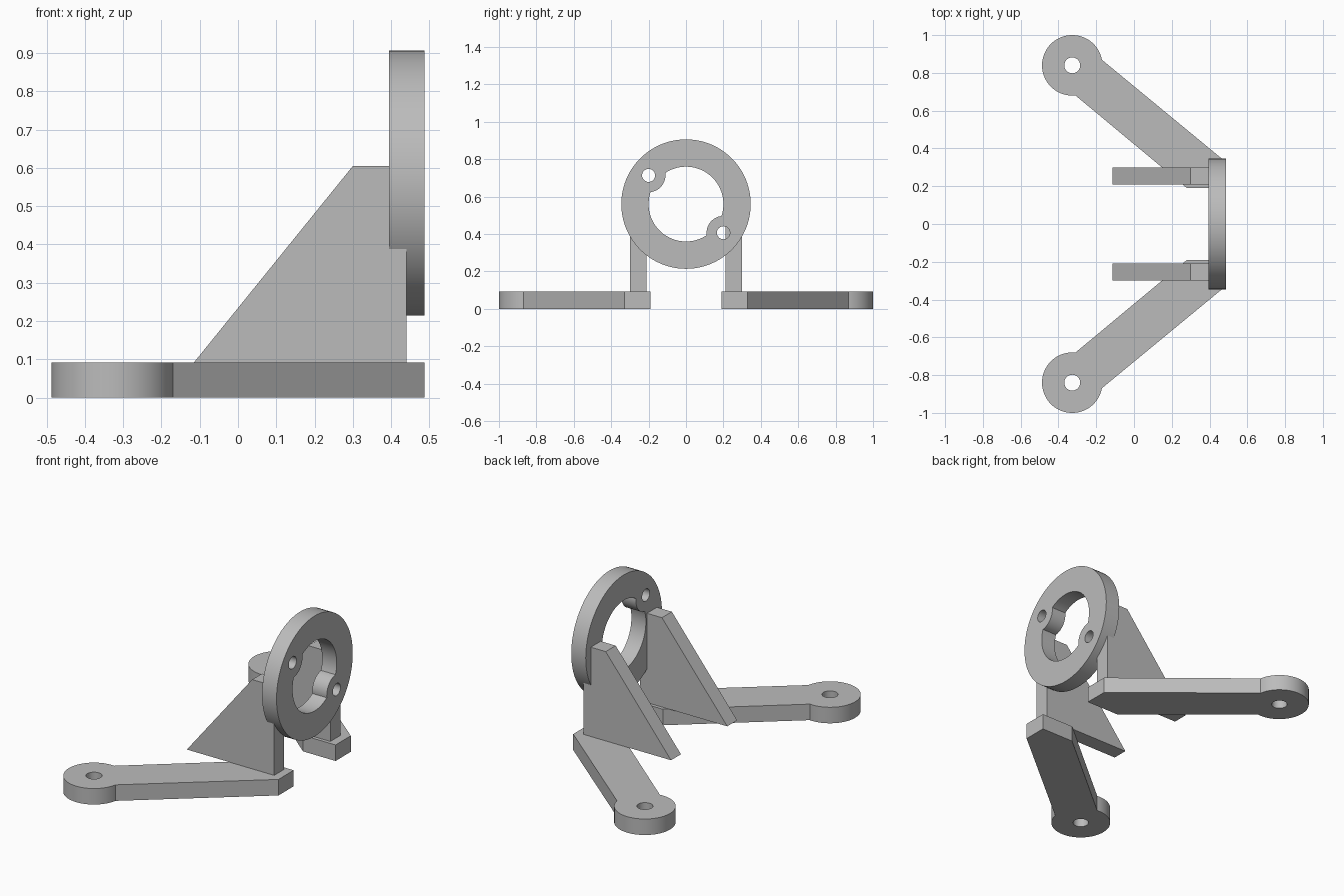
import bpy, bmesh, math
from mathutils import Vector

if "Cube" in bpy.data.objects:
    bpy.data.objects.remove(bpy.data.objects["Cube"], do_unlink=True)

grey = bpy.data.materials.new("plain grey")
GREY = (0.5, 0.5, 0.5, 1.0)
grey.diffuse_color = GREY
grey.use_nodes = True
grey.node_tree.nodes["Principled BSDF"].inputs["Base Color"].default_value = GREY


def arc(cx, cy, r, start, end, n):
    """Points along an arc, both ends included (degrees)."""
    return [(cx + r * math.cos(math.radians(start + (end - start) * i / n)),
             cy + r * math.sin(math.radians(start + (end - start) * i / n)))
            for i in range(n + 1)]


def circle(cx, cy, r, n):
    return arc(cx, cy, r, 0, 360, n)[:-1]


def prism(name, loops, place, depth):
    """Fill an outline with optional holes and extrude it along depth."""
    bm = bmesh.new()
    edges = []
    for loop in loops:
        verts = [bm.verts.new(place(u, v)) for u, v in loop]
        edges += [bm.edges.new((verts[i - 1], verts[i])) for i in range(len(verts))]
    bmesh.ops.triangle_fill(bm, use_beauty=True, edges=edges)
    caps = bmesh.ops.extrude_face_region(bm, geom=bm.faces[:], use_keep_orig=True)
    moved = [g for g in caps["geom"] if isinstance(g, bmesh.types.BMVert)]
    bmesh.ops.translate(bm, verts=moved, vec=Vector(depth))
    bmesh.ops.recalc_face_normals(bm, faces=bm.faces[:])
    mesh = bpy.data.meshes.new(name)
    bm.to_mesh(mesh)
    bm.free()
    mesh.materials.append(grey)
    obj = bpy.data.objects.new(name, mesh)
    bpy.context.collection.objects.link(obj)
    bpy.ops.object.select_all(action='DESELECT')
    obj.select_set(True)
    bpy.context.view_layer.objects.active = obj
    bpy.ops.object.shade_smooth_by_angle(angle=math.radians(30))
    return obj


# Mounting ring: the round opening is interrupted by two screw lugs
RING_Z, OUTER, INNER = 0.56, 0.346, 0.2
LUG_DIST, LUG_R, LUG_ANGLE = 0.252, 0.09, -37.5
along = (LUG_DIST**2 + INNER**2 - LUG_R**2) / (2 * LUG_DIST)
alpha = math.degrees(math.acos(along / INNER))
beta = math.degrees(math.acos((LUG_DIST - along) / LUG_R))
opening, holes = [], []
for a in (LUG_ANGLE, LUG_ANGLE + 180):
    b = a + 180
    lug = (LUG_DIST * math.cos(math.radians(b)), LUG_DIST * math.sin(math.radians(b)))
    opening += arc(0, 0, INNER, a + alpha, b - alpha, 36)
    opening += arc(*lug, LUG_R, b + 180 + beta, b + 180 - beta, 16)[1:-1]
    holes.append(circle(*lug, 0.035, 24))
prism("mounting_ring", [circle(0, 0, OUTER, 96), opening] + holes,
      lambda u, v: (0.395, u, RING_Z + v), (0.092, 0, 0))

# Splayed foot arms with a round drilled pad, and triangular gussets
BASE = 0.092
PAD = (-0.327, 0.84)
foot = [(0.28, 0.19), (0.487, 0.19), (0.487, 0.328)]
foot += arc(*PAD, 0.16, 10.5, 276.0, 60)
gusset = [(-0.115, BASE), (0.44, BASE), (0.44, 0.605), (0.30, 0.605)]
for side, label in ((-1, "front"), (1, "rear")):
    prism(label + "_foot_arm", [foot, circle(*PAD, 0.042, 32)],
          lambda u, v: (u, side * v, 0), (0, 0, BASE))
    prism(label + "_gusset", [gusset],
          lambda u, v: (u, side * 0.21, v), (0, side * 0.09, 0))
